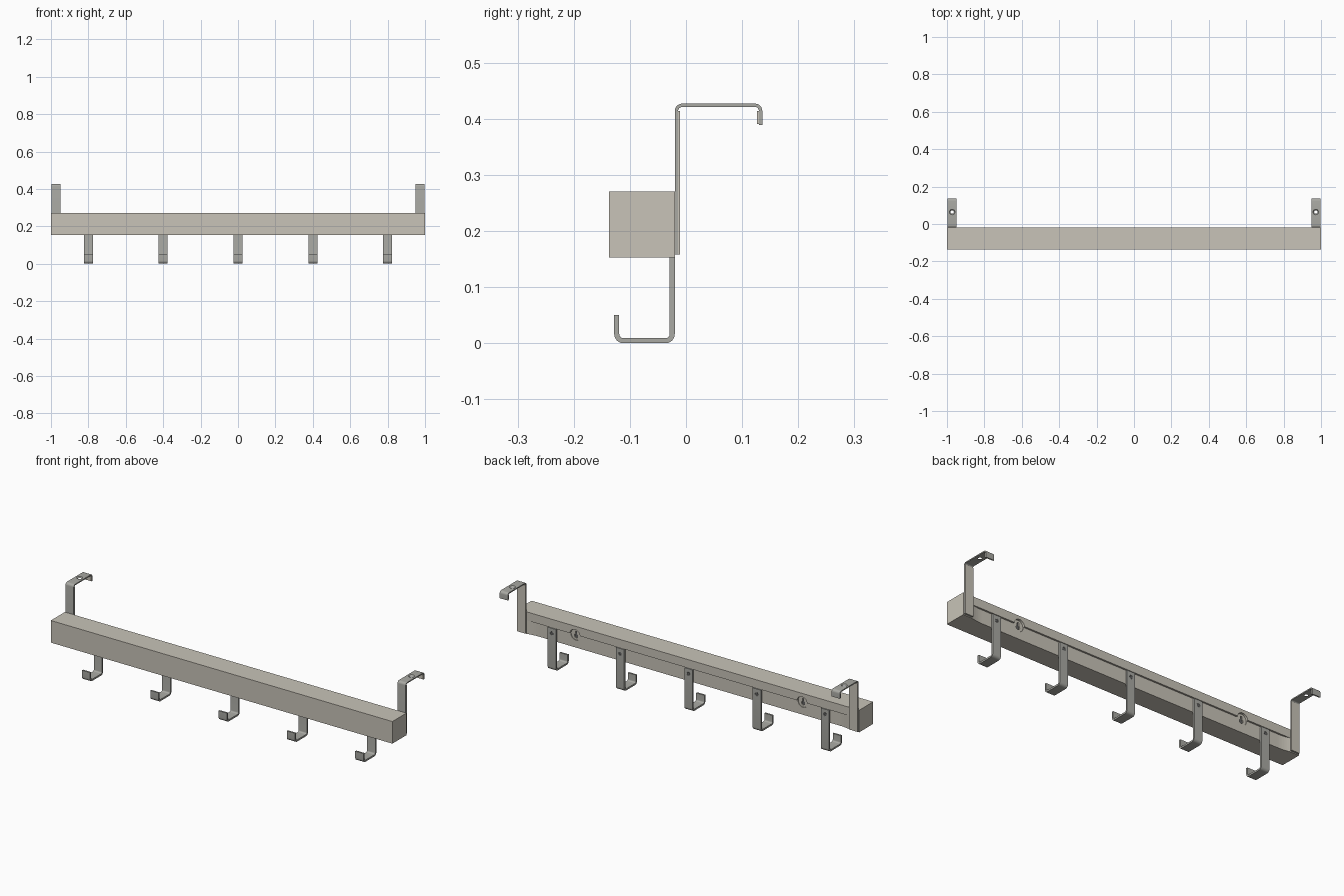
import bpy, bmesh, math
from mathutils import Vector, Matrix

if "Cube" in bpy.data.objects:
    bpy.data.objects.remove(bpy.data.objects["Cube"])


def material(name, rgb):
    m = bpy.data.materials.new(name)
    m.use_nodes = True
    m.diffuse_color = (*rgb, 1)
    m.node_tree.nodes["Principled BSDF"].inputs["Base Color"].default_value = (*rgb, 1)
    return m


BEIGE = material("warm beige", (0.58, 0.55, 0.48))
STEEL = material("brushed steel", (0.40, 0.40, 0.37))
DARK = material("dark screw", (0.12, 0.12, 0.12))


def finish(name, bm, mat=None, smooth=False):
    bmesh.ops.recalc_face_normals(bm, faces=bm.faces)
    mesh = bpy.data.meshes.new(name)
    bm.to_mesh(mesh)
    bm.free()
    ob = bpy.data.objects.new(name, mesh)
    bpy.context.collection.objects.link(ob)
    if mat:
        mesh.materials.append(mat)
    if smooth:
        select(ob)
        bpy.ops.object.shade_smooth_by_angle(angle=math.radians(35))
    return ob


def select(ob):
    bpy.ops.object.select_all(action='DESELECT')
    ob.select_set(True)
    bpy.context.view_layer.objects.active = ob


def box(name, lo, hi, mat=None):
    bm = bmesh.new()
    lo, hi = Vector(lo), Vector(hi)
    bmesh.ops.create_cube(bm, size=1, matrix=Matrix.Translation((lo + hi) / 2)
                          @ Matrix.Diagonal((*(hi - lo), 1)))
    return finish(name, bm, mat)


def prism(name, points, offset, mat=None, smooth=False):
    """Extrude a closed outline by an offset vector."""
    bm = bmesh.new()
    face = bm.faces.new([bm.verts.new(p) for p in points])
    out = bmesh.ops.extrude_face_region(bm, geom=[face])
    bmesh.ops.translate(bm, vec=offset,
                        verts=[v for v in out["geom"] if isinstance(v, bmesh.types.BMVert)])
    return finish(name, bm, mat, smooth)


def disc(name, centre, r1, r2, depth, axis, mat=None):
    """Cone or cylinder along y or z."""
    turn = Matrix.Rotation(-math.pi / 2, 4, 'X') if axis == 'y' else Matrix()
    bm = bmesh.new()
    bmesh.ops.create_cone(bm, cap_ends=True, segments=24, radius1=r1, radius2=r2,
                          depth=depth, matrix=Matrix.Translation(centre) @ turn)
    return finish(name, bm, mat, bool(mat))


def cut(ob, cutter):
    mod = ob.modifiers.new("cut", 'BOOLEAN')
    mod.operation, mod.solver, mod.object = 'DIFFERENCE', 'EXACT', cutter
    select(ob)
    bpy.ops.object.modifier_apply(modifier="cut")
    bpy.data.objects.remove(cutter)


def bent_strip(name, x, width, path, thick, radius, mat):
    """Flat bar bent along a (y, z) centre line with rounded corners."""
    pts = [Vector(p) for p in path]
    line = [(pts[0], (pts[1] - pts[0]).normalized())]
    for a, b, c in zip(pts, pts[1:], pts[2:]):
        d0, d1 = (b - a).normalized(), (c - b).normalized()
        centre = b - d0 * radius + d1 * radius
        for i in range(7):
            t = i / 6 * math.pi / 2
            line.append((centre - d1 * radius * math.cos(t) + d0 * radius * math.sin(t),
                         d0 * math.cos(t) + d1 * math.sin(t)))
    line.append((pts[-1], (pts[-1] - pts[-2]).normalized()))
    side = lambda s: [p + Vector((-d.y, d.x)) * s * thick / 2 for p, d in line]
    outline = side(1) + side(-1)[::-1]
    return prism(name, [(x - width / 2, p.x, p.y) for p in outline], (width, 0, 0), mat, True)


W = 0.048
BACK, FLOOR, LEDGE = -0.02, -0.029, 0.225

# Beam with a routed recess whose ends run out in a curve
beam = box("beam", (-1, -0.137, 0.153), (1, BACK, 0.27), BEIGE)
runout = []
for i in range(9):
    t = i / 8
    runout.append((0.95 - 0.07 * t, BACK + (FLOOR - BACK) * (1 - (1 - t) ** 2)))
half = [(0.95, 0.01)] + runout
outline = half + [(-x, y) for x, y in reversed(half)]
cut(beam, prism("recess_cutter", [(x, y, 0.1) for x, y in outline], (0, 0, LEDGE - 0.1)))

# Keyhole hangers set in round pockets
for sx, label in ((1, "left"), (-1, "right")):
    c = Vector((sx * 0.665, 0, 0.222))
    cut(beam, disc("pocket_cutter", c + Vector((0, -0.02, 0)), 0.03, 0.03, 0.036, 'y'))
    plate = disc("keyhole_plate_" + label, c + Vector((0, -0.034, 0)), 0.0295, 0.0295, 0.005, 'y', BEIGE)
    cut(plate, disc("hole_cutter", c + Vector((0, -0.034, -0.008)), 0.011, 0.011, 0.02, 'y'))
    cut(plate, box("slot_cutter", c + Vector((-0.005, -0.05, -0.008)), c + Vector((0.005, -0.02, 0.018))))
    disc("keyhole_shadow_" + label, c + Vector((0, -0.0372, 0)), 0.025, 0.025, 0.001, 'y', DARK)

# Row of coat hooks with their screws
for i in range(5):
    x = -0.8 + 0.4 * i
    hook = bent_strip(f"coat_hook_{i + 1}", x, W,
                      [(-0.0245, 0.222), (-0.0245, 0.0045), (-0.1235, 0.0045), (-0.1235, 0.05)],
                      0.009, 0.012, STEEL)
    cut(hook, disc("screw_cutter", (x, -0.0215, 0.195), 0.004, 0.011, 0.006, 'y'))
    disc(f"hook_screw_{i + 1}", (x, -0.0225, 0.195), 0.004, 0.008, 0.004, 'y', DARK)

# Over-door straps with soft pads on the gripping faces
for sx, label in ((1, "left"), (-1, "right")):
    x = sx * 0.972
    strap = bent_strip("door_strap_" + label, x, W,
                       [(-0.017, 0.158), (-0.017, 0.424), (0.133, 0.424), (0.133, 0.389)],
                       0.006, 0.010, STEEL)
    cut(strap, disc("strap_hole_cutter", (x, 0.064, 0.424), 0.009, 0.015, 0.0064, 'z'))
    box("strap_pad_" + label, (x - W / 2, -0.014, 0.158), (x + W / 2, -0.0105, 0.414), BEIGE)
    box("tip_pad_" + label, (x - W / 2, 0.1265, 0.391), (x + W / 2, 0.13, 0.414), BEIGE)
